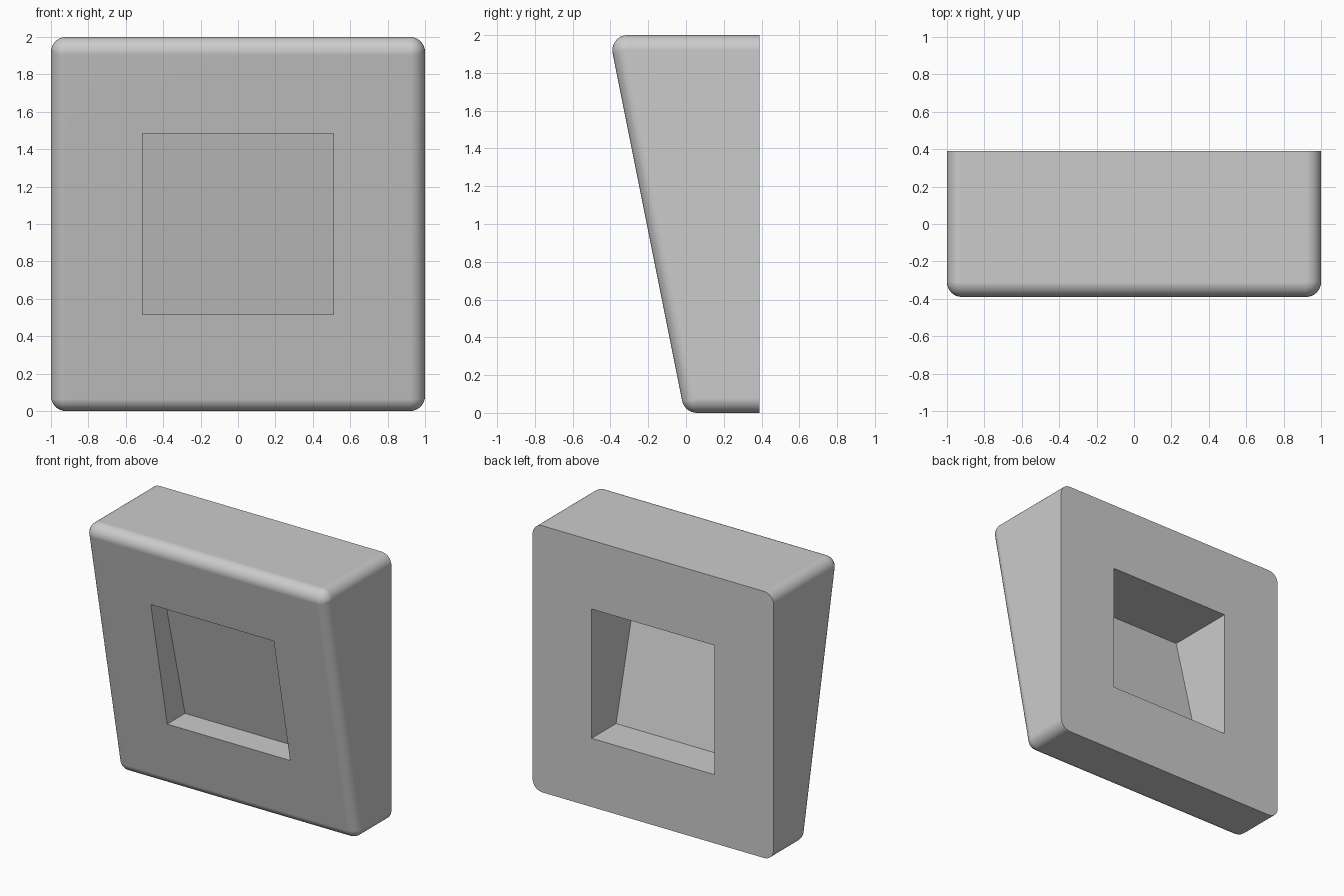
import bpy, bmesh, math
from mathutils import Vector

if "Cube" in bpy.data.objects:
    bpy.data.objects.remove(bpy.data.objects["Cube"])

R = 0.08                       # edge rounding radius
BACK = 0.39                    # flat back plane
HX, Z0, Z1 = 0.51, 0.515, 1.485  # window opening


def make_object(name, bm):
    mesh = bpy.data.meshes.new(name)
    bm.to_mesh(mesh)
    bm.free()
    obj = bpy.data.objects.new(name, mesh)
    bpy.context.collection.objects.link(obj)
    return obj


# Wedge block: hull of four front corner spheres and four back corner arcs
bm = bmesh.new()
for x in (-1 + R, 1 - R):
    for y, z in ((0.058, R), (-0.31, 2 - R)):
        ball = bmesh.ops.create_uvsphere(bm, u_segments=32, v_segments=16, radius=R)
        bmesh.ops.translate(bm, verts=ball["verts"], vec=(x, y, z))
        for i in range(32):
            a = math.tau * i / 32
            bm.verts.new((x + R * math.cos(a), BACK, z + R * math.sin(a)))
src = [v.co.copy() for v in bm.verts]
bm.free()
bm = bmesh.new()
for co in src:
    bm.verts.new(co)
bmesh.ops.convex_hull(bm, input=bm.verts[:])
bmesh.ops.delete(bm, geom=[v for v in bm.verts if not v.link_faces], context='VERTS')
bmesh.ops.dissolve_limit(bm, angle_limit=0.005, verts=bm.verts[:], edges=bm.edges[:])
bmesh.ops.recalc_face_normals(bm, faces=bm.faces[:])
block = make_object("wedge_frame", bm)

# Square window cut straight through the block
bm = bmesh.new()
bmesh.ops.create_cube(bm, size=1)
bmesh.ops.scale(bm, vec=(2 * HX, 3, Z1 - Z0), verts=bm.verts[:])
bmesh.ops.translate(bm, vec=(0, 0, (Z0 + Z1) / 2), verts=bm.verts[:])
cutter = make_object("window_cutter", bm)
cutter.hide_render = True

bpy.context.view_layer.objects.active = block
block.select_set(True)
cut = block.modifiers.new("window", 'BOOLEAN')
cut.operation, cut.solver, cut.object = 'DIFFERENCE', 'EXACT', cutter
bpy.ops.object.modifier_apply(modifier=cut.name)
bpy.data.objects.remove(cutter)
bpy.ops.object.shade_smooth_by_angle(angle=math.radians(30))
wn = block.modifiers.new("even_shading", 'WEIGHTED_NORMAL')
wn.keep_sharp = True

# Slanted thin pane across the window
bm = bmesh.new()
corners = ((-HX, 0.10, Z0), (HX, 0.10, Z0), (HX, -0.143, Z1), (-HX, -0.143, Z1))
bm.faces.new([bm.verts.new(Vector(c)) for c in corners])
make_object("window_pane", bm)
